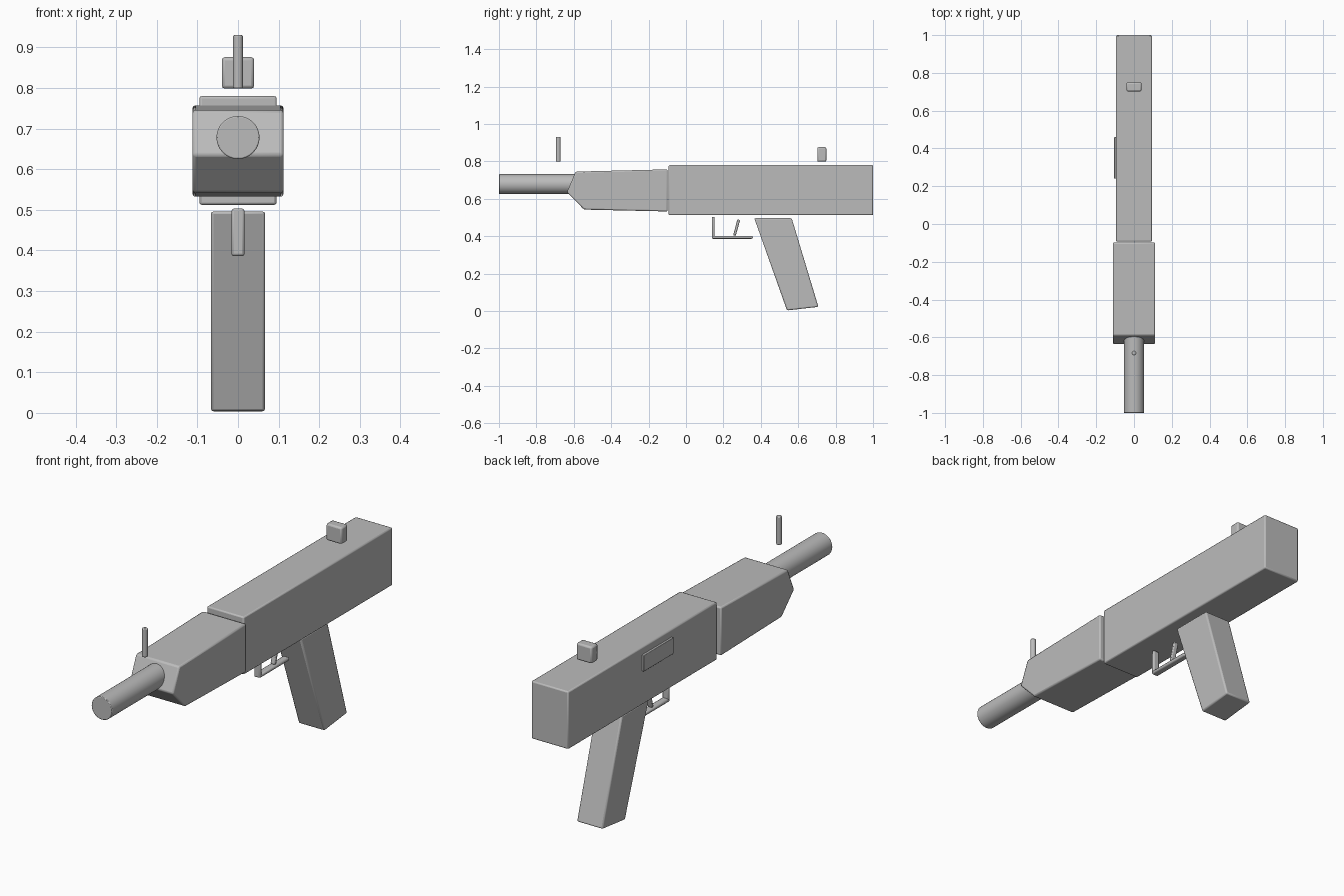
import bpy, bmesh, math
from mathutils import Vector

cube = bpy.data.objects.get("Cube")
if cube:
    bpy.data.objects.remove(cube, do_unlink=True)

grey = bpy.data.materials.new("plain_grey")
grey.use_nodes = True
tone = (0.5, 0.5, 0.5, 1)
grey.diffuse_color = tone
grey.node_tree.nodes["Principled BSDF"].inputs["Base Color"].default_value = tone


def finish(name, bm, bevel, segments=2):
    """Turn a bmesh into a grey object with softened edges."""
    bmesh.ops.recalc_face_normals(bm, faces=bm.faces)
    mesh = bpy.data.meshes.new(name)
    bm.to_mesh(mesh)
    bm.free()
    mesh.materials.append(grey)
    obj = bpy.data.objects.new(name, mesh)
    bpy.context.collection.objects.link(obj)
    mod = obj.modifiers.new("soft_edges", "BEVEL")
    mod.width, mod.segments = bevel, segments
    mod.limit_method, mod.angle_limit = "ANGLE", math.radians(35)
    bpy.ops.object.select_all(action="DESELECT")
    obj.select_set(True)
    bpy.context.view_layer.objects.active = obj
    bpy.ops.object.shade_smooth_by_angle(angle=math.radians(30))
    return obj


def slab(name, profile, x0, x1, bevel):
    """Extrude a side profile of (y, z) points from x0 to x1."""
    bm = bmesh.new()
    face = bm.faces.new([bm.verts.new((x0, y, z)) for y, z in profile])
    new = bmesh.ops.extrude_face_region(bm, geom=[face])["geom"]
    moved = [v for v in new if isinstance(v, bmesh.types.BMVert)]
    bmesh.ops.translate(bm, verts=moved, vec=(x1 - x0, 0, 0))
    return finish(name, bm, bevel)


def box(name, x, y, z, bevel):
    profile = [(y[0], z[0]), (y[1], z[0]), (y[1], z[1]), (y[0], z[1])]
    return slab(name, profile, x[0], x[1], bevel)


def rod(name, start, end, radius, bevel, sides=32):
    a, b = Vector(start), Vector(end)
    bm = bmesh.new()
    bmesh.ops.create_cone(bm, cap_ends=True, segments=sides, radius1=radius,
                          radius2=radius, depth=(b - a).length)
    bm.transform((b - a).to_track_quat("Z", "Y").to_matrix().to_4x4())
    bmesh.ops.translate(bm, verts=bm.verts, vec=(a + b) / 2)
    return finish(name, bm, bevel)


# Main housing, front cover and tube
box("body", (-0.095, 0.095), (-0.093, 1.0), (0.512, 0.78), 0.006)
slab("front_cover", [(-0.098, 0.757), (-0.59, 0.745), (-0.637, 0.635),
                     (-0.545, 0.542), (-0.098, 0.532)], -0.112, 0.112, 0.007)
rod("barrel", (0, -1.0, 0.678), (0, -0.55, 0.678), 0.053, 0.003)

# Raised side plate
box("side_plate", (-0.105, -0.09), (0.24, 0.46), (0.67, 0.745), 0.002)

# Sights
rod("front_sight", (0, -0.683, 0.798), (0, -0.683, 0.93), 0.0125, 0.004, 16)
box("rear_sight", (-0.04, 0.04), (0.702, 0.75), (0.798, 0.876), 0.008)

# Handle, guard and trigger
slab("handle", [(0.365, 0.496), (0.565, 0.496), (0.708, 0.022),
                (0.54, 0.003)], -0.067, 0.067, 0.007)
box("guard_post", (-0.016, 0.016), (0.138, 0.153), (0.386, 0.503), 0.006)
box("guard_bar", (-0.016, 0.016), (0.138, 0.357), (0.386, 0.402), 0.006)
slab("trigger", [(0.252, 0.404), (0.266, 0.402), (0.289, 0.485),
                 (0.275, 0.491)], -0.011, 0.011, 0.004)
